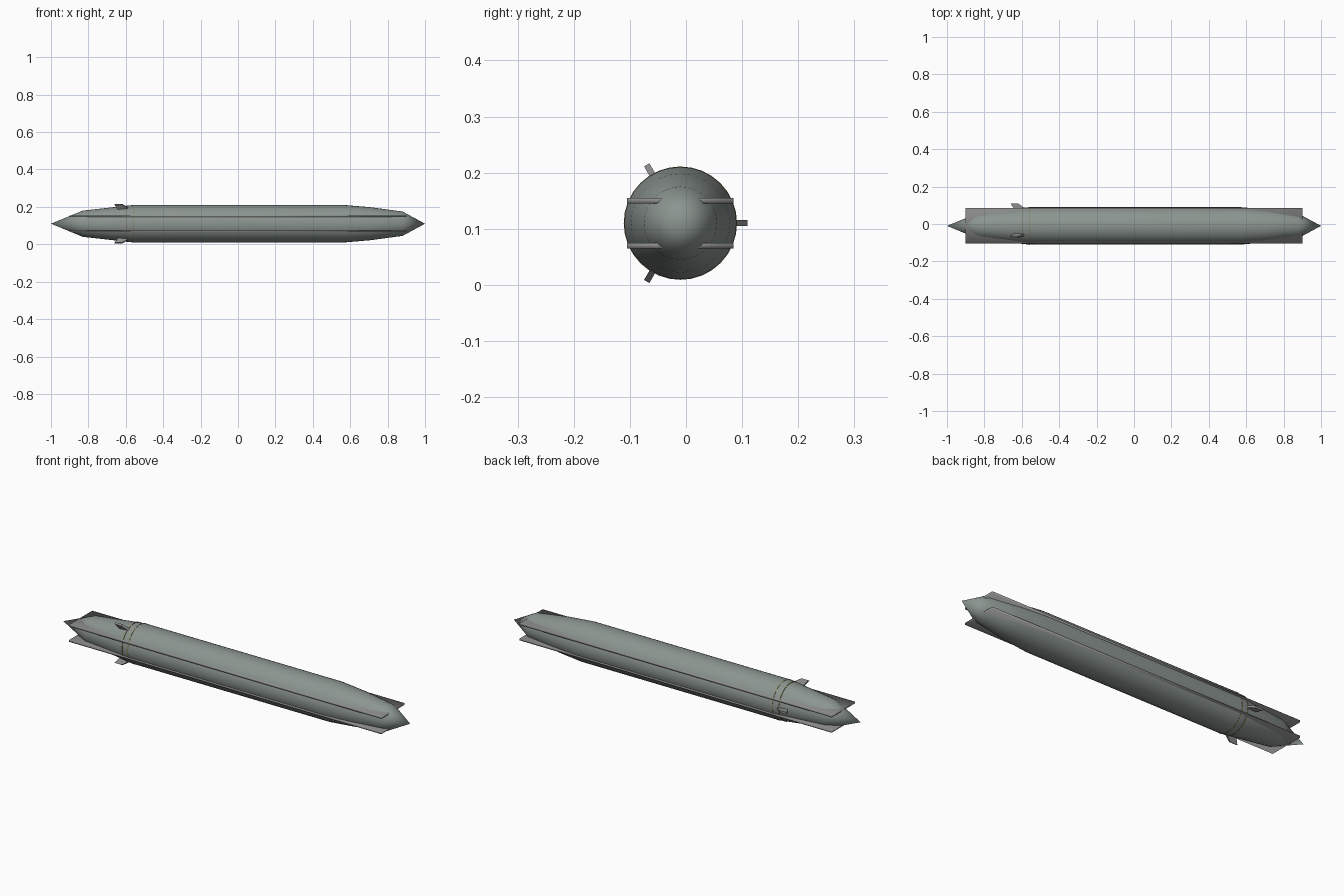
import bpy, bmesh, math
from mathutils import Matrix, Vector

if "Cube" in bpy.data.objects:
    bpy.data.objects.remove(bpy.data.objects["Cube"])

AXIS = Vector((0, -0.01, 0.11))
SIDES = 32


def material(name, rgb):
    m = bpy.data.materials.new(name)
    m.use_nodes = True
    m.diffuse_color = (*rgb, 1)
    bsdf = m.node_tree.nodes["Principled BSDF"]
    bsdf.inputs["Base Color"].default_value = (*rgb, 1)
    bsdf.inputs["Roughness"].default_value = 0.6
    return m


hull_grey = material("hull grey green", (0.26, 0.30, 0.28))
fin_grey = material("fin grey", (0.27, 0.27, 0.27))
olive = material("olive band", (0.24, 0.21, 0.08))


def finish(bm, name, mat, smooth=None):
    bmesh.ops.remove_doubles(bm, verts=bm.verts, dist=1e-5)
    bmesh.ops.recalc_face_normals(bm, faces=bm.faces)
    mesh = bpy.data.meshes.new(name)
    bm.to_mesh(mesh)
    bm.free()
    mesh.materials.append(mat)
    ob = bpy.data.objects.new(name, mesh)
    ob.location = AXIS
    bpy.context.collection.objects.link(ob)
    if smooth:
        bpy.ops.object.select_all(action='DESELECT')
        ob.select_set(True)
        bpy.context.view_layer.objects.active = ob
        bpy.ops.object.shade_smooth_by_angle(angle=math.radians(smooth))
    return ob


def lathe(name, profile, mat, closed=False):
    """Spin an (x, radius) profile around the long axis."""
    bm = bmesh.new()
    verts = [bm.verts.new((x, 0, r)) for x, r in profile]
    edges = [bm.edges.new(pair) for pair in zip(verts, verts[1:])]
    if closed:
        edges.append(bm.edges.new((verts[-1], verts[0])))
    bmesh.ops.spin(bm, geom=verts + edges, cent=(0, 0, 0), axis=(1, 0, 0),
                   angle=math.tau, steps=SIDES, use_duplicate=False)
    return finish(bm, name, mat, 35)


# Hull: pointed tail at -x, pointed nose at +x
lathe("hull", [(-1, 0), (-0.83, 0.07), (-0.58, 0.098), (-0.56, 0.1),
               (0.57, 0.1), (0.71, 0.088), (0.88, 0.065), (1, 0)], hull_grey)

# Two thin bands around the tail joint
for name, x in (("rear_band", -0.595), ("front_band", -0.56)):
    r = 0.0975 if x < -0.58 else 0.1
    lathe(name, [(x - 0.002, r - 0.002), (x - 0.002, r + 0.001),
                 (x + 0.002, r + 0.001), (x + 0.002, r - 0.002)], olive, True)

# Long flat strakes passing through the hull
for name, z in (("upper_strake", 0.04), ("lower_strake", -0.04)):
    bm = bmesh.new()
    bmesh.ops.create_cube(bm, size=1, matrix=Matrix.Translation((0, 0, z))
                          @ Matrix.Diagonal((1.8, 0.19, 0.01, 1)))
    finish(bm, name, fin_grey, 100)

# Three small swept fins spaced evenly around the tail
outline = [(-0.575, 0.088), (-0.64, 0.088), (-0.66, 0.12), (-0.62, 0.12)]
for i, name in enumerate(("back_fin", "upper_fin", "lower_fin")):
    bm = bmesh.new()
    face = bm.faces.new([bm.verts.new((x, r, -0.0055)) for x, r in outline])
    ext = bmesh.ops.extrude_face_region(bm, geom=[face])["geom"]
    bmesh.ops.translate(bm, vec=(0, 0, 0.011),
                        verts=[v for v in ext if isinstance(v, bmesh.types.BMVert)])
    bm.transform(Matrix.Rotation(i * math.tau / 3, 4, 'X'))
    finish(bm, name, fin_grey)
